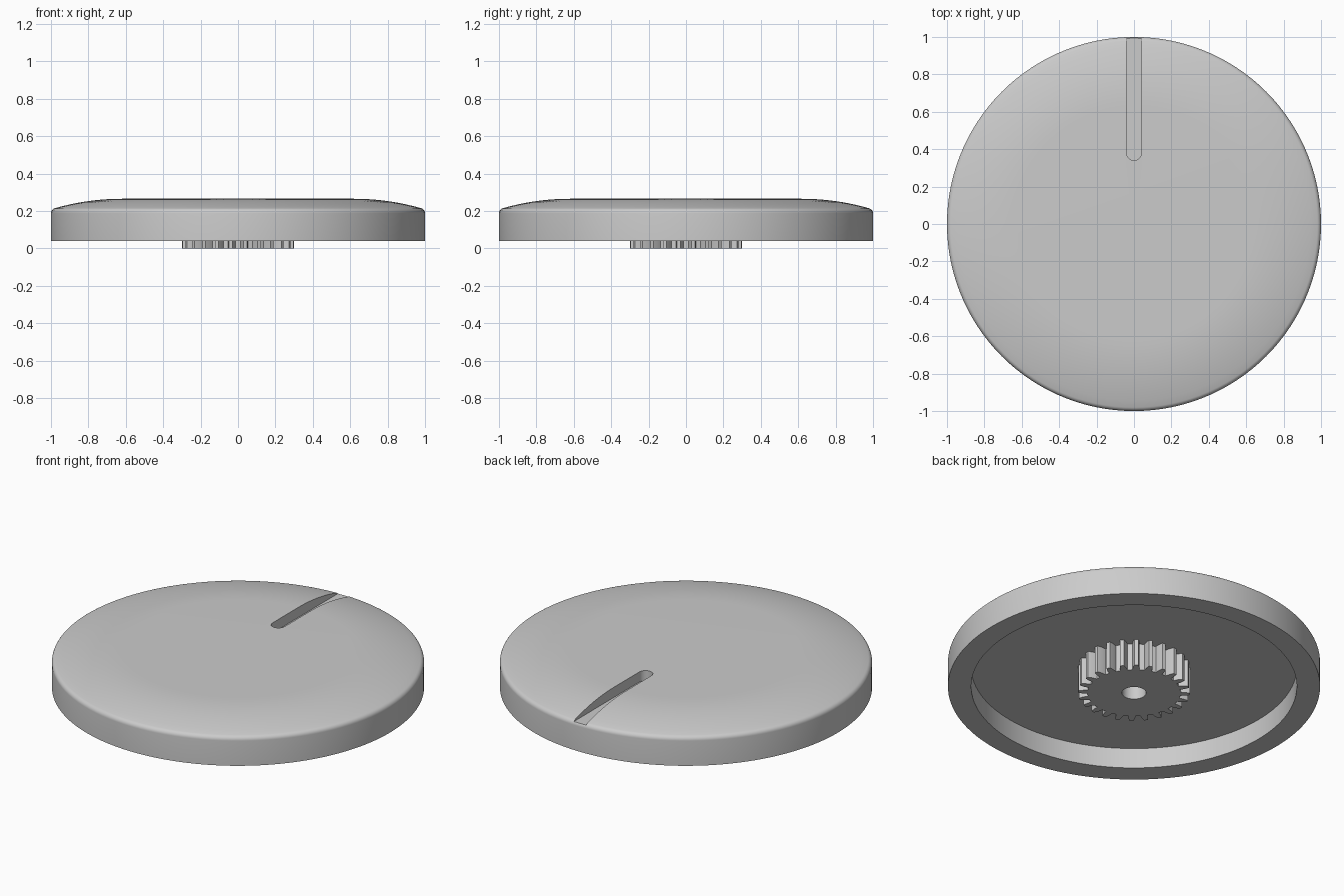
import bpy, bmesh
from math import sin, cos, pi, asin, radians

old = bpy.data.objects.get("Cube")
if old:
    bpy.data.objects.remove(old)

grey = bpy.data.materials.new("light grey")
grey.use_nodes = True
colour = (0.6, 0.6, 0.6, 1)
grey.diffuse_color = colour
grey.node_tree.nodes["Principled BSDF"].inputs["Base Color"].default_value = colour


def finish_mesh(name, bm):
    bmesh.ops.recalc_face_normals(bm, faces=bm.faces)
    mesh = bpy.data.meshes.new(name)
    bm.to_mesh(mesh)
    bm.free()
    mesh.materials.append(grey)
    obj = bpy.data.objects.new(name, mesh)
    bpy.context.collection.objects.link(obj)
    return obj


def prism(name, outline, z0, z1):
    bm = bmesh.new()
    face = bm.faces.new([bm.verts.new((x, y, z0)) for x, y in outline])
    ext = bmesh.ops.extrude_face_region(bm, geom=[face])
    top = [v for v in ext["geom"] if isinstance(v, bmesh.types.BMVert)]
    bmesh.ops.translate(bm, verts=top, vec=(0, 0, z1 - z0))
    return finish_mesh(name, bm)


def lathe(name, profile, steps):
    bm = bmesh.new()
    verts = [bm.verts.new((r, 0, z)) for r, z in profile]
    edges = [bm.edges.new(pair) for pair in zip(verts, verts[1:])]
    bmesh.ops.spin(bm, geom=verts + edges, cent=(0, 0, 0), axis=(0, 0, 1),
                   angle=2 * pi, steps=steps)
    bmesh.ops.remove_doubles(bm, verts=bm.verts, dist=1e-5)
    return finish_mesh(name, bm)


def cut(obj, cutter):
    mod = obj.modifiers.new("cut", "BOOLEAN")
    mod.operation = "DIFFERENCE"
    mod.solver = "EXACT"
    mod.object = cutter
    select(obj)
    bpy.ops.object.modifier_apply(modifier=mod.name)
    bpy.data.objects.remove(cutter)


def select(obj):
    bpy.ops.object.select_all(action="DESELECT")
    obj.select_set(True)
    bpy.context.view_layer.objects.active = obj


def smooth(obj, degrees):
    select(obj)
    bpy.ops.object.shade_smooth_by_angle(angle=radians(degrees))


# Dial cap: flat centre, shallow crown, small rim fillet, hollow underside
top_z, flat_r, crown_r, fillet_start = 0.265, 0.62, 1.3, 0.98
lean = asin((fillet_start - flat_r) / crown_r)
fillet = (1 - fillet_start) / (1 - sin(lean))
profile = [(0, top_z)]
for i in range(11):
    a = lean * i / 10
    profile.append((flat_r + crown_r * sin(a), top_z - crown_r * (1 - cos(a))))
centre_z = profile[-1][1] - fillet * cos(lean)
for i in range(1, 7):
    a = lean + (pi / 2 - lean) * i / 6
    profile.append((1 - fillet + fillet * sin(a), centre_z + fillet * cos(a)))
profile += [(1, 0.04), (0.875, 0.04), (0.875, 0.16), (0, 0.16)]
cap = lathe("dial_cap", profile, 120)

# Pointer slot with a round inner end and a level floor
half = 0.04
slot = [(half, 1.1), (-half, 1.1)]
slot += [(half * cos(pi + pi * i / 12), 0.38 + half * sin(pi + pi * i / 12))
         for i in range(13)]
cut(cap, prism("slot_cutter", slot, 0.205, 0.4))
smooth(cap, 25)

# Gear on the underside with a blind shaft hole
teeth = 24
pitch = 2 * pi / teeth
outline = []
for t in range(teeth):
    for part, r in ((-0.3, 0.25), (-0.24, 0.275), (-0.13, 0.3),
                    (0.13, 0.3), (0.24, 0.275), (0.3, 0.25)):
        a = (t + 0.5 + part) * pitch
        outline.append((r * cos(a), r * sin(a)))
gear = prism("drive_gear", outline, 0, 0.165)
hole = [(0.065 * cos(2 * pi * i / 40), 0.065 * sin(2 * pi * i / 40)) for i in range(40)]
cut(gear, prism("hole_cutter", hole, -0.1, 0.3))
smooth(gear, 20)
